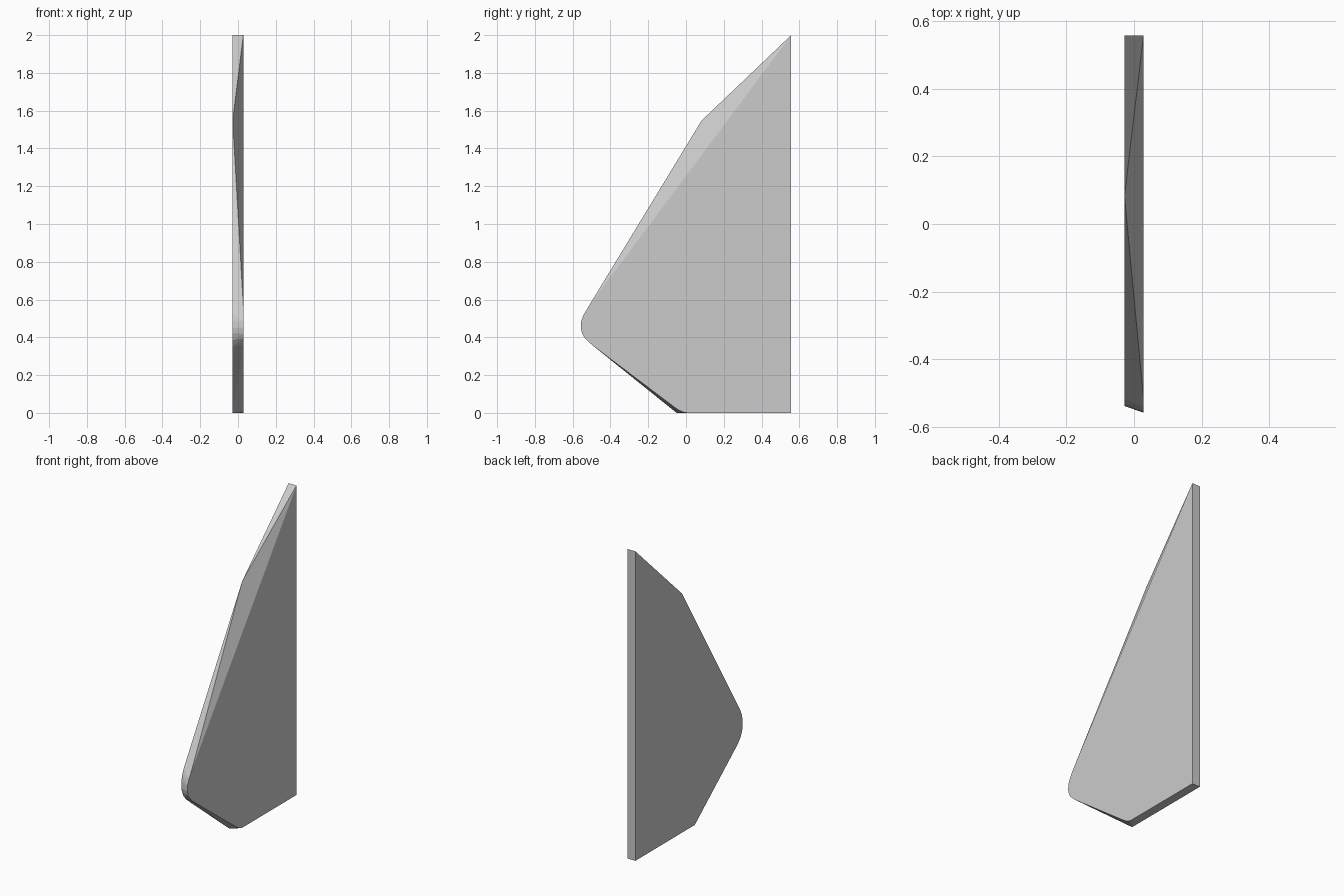
import bpy, bmesh

if "Cube" in bpy.data.objects:
    bpy.data.objects.remove(bpy.data.objects["Cube"])

HALF = 0.028   # half thickness of the plate
BACK = 0.557

# Outer (+x) outline: straight long edge, rounded nose, softened lower corner (y, z)
right = [(BACK, 0), (BACK, 2.0), (-0.515, 0.565), (-0.542, 0.52), (-0.555, 0.485),
         (-0.557, 0.45), (-0.55, 0.42), (-0.535, 0.395), (-0.50, 0.362),
         (-0.07, 0.037), (-0.04, 0.016), (-0.015, 0.004), (0.01, 0)]

# Inner (-x) outline: kinked long edge, rounded nose, sharp lower corner (y, z)
left = [(BACK, 0), (BACK, 2.0), (0.082, 1.547), (-0.515, 0.565), (-0.53, 0.53),
        (-0.538, 0.49), (-0.538, 0.45), (-0.532, 0.42), (-0.515, 0.385),
        (-0.485, 0.352), (-0.05, 0)]

# Fin plate: convex skin between the two outlines
bm = bmesh.new()
for x, outline in ((HALF, right), (-HALF, left)):
    for y, z in outline:
        bm.verts.new((x, y, z))
res = bmesh.ops.convex_hull(bm, input=bm.verts[:])
loose = [v for v in bm.verts if not v.link_faces]
bmesh.ops.delete(bm, geom=loose, context='VERTS')
bmesh.ops.dissolve_limit(bm, angle_limit=0.01, verts=bm.verts[:], edges=bm.edges[:])
bmesh.ops.recalc_face_normals(bm, faces=bm.faces[:])

mesh = bpy.data.meshes.new("fin_plate")
bm.to_mesh(mesh)
bm.free()
fin = bpy.data.objects.new("fin_plate", mesh)
bpy.context.collection.objects.link(fin)
